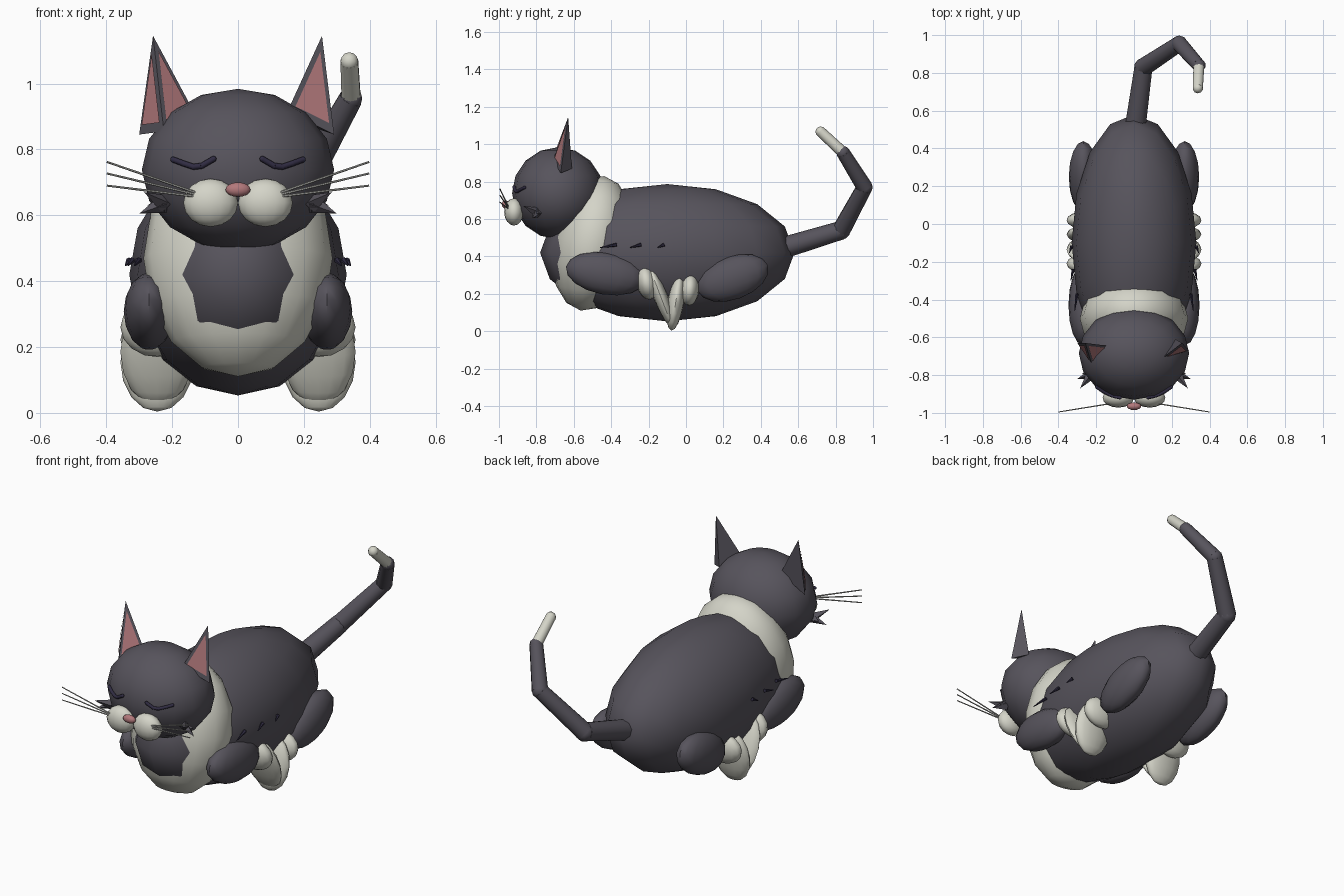
import bpy, bmesh
from math import radians, sqrt
from mathutils import Vector, Matrix

if "Cube" in bpy.data.objects:
    bpy.data.objects.remove(bpy.data.objects["Cube"])


def material(name, rgb):
    m = bpy.data.materials.new(name)
    m.diffuse_color = (*rgb, 1)
    m.use_nodes = True
    m.node_tree.nodes["Principled BSDF"].inputs["Base Color"].default_value = m.diffuse_color
    return m


DARK = material("charcoal", (0.095, 0.088, 0.108))
CREAM = material("cream", (0.66, 0.66, 0.58))
PINK = material("pink", (0.45, 0.19, 0.2))
INK = material("ink", (0.03, 0.025, 0.055))
GREY = material("whisker", (0.45, 0.45, 0.42))


def finish(name, bm, mat, smooth=True):
    bmesh.ops.recalc_face_normals(bm, faces=bm.faces)
    mesh = bpy.data.meshes.new(name)
    bm.to_mesh(mesh)
    bm.free()
    mesh.materials.append(mat)
    ob = bpy.data.objects.new(name, mesh)
    bpy.context.collection.objects.link(ob)
    if smooth:
        bpy.ops.object.select_all(action='DESELECT')
        ob.select_set(True)
        bpy.context.view_layer.objects.active = ob
        bpy.ops.object.shade_smooth_by_angle(angle=radians(50))
    return ob


def ellipsoid(name, centre, radii, mat, tilt=0, segs=16, rings=8):
    bm = bmesh.new()
    bmesh.ops.create_uvsphere(bm, u_segments=segs, v_segments=rings, radius=1)
    bm.transform(Matrix.Translation(centre) @ Matrix.Rotation(radians(tilt), 4, 'X')
                 @ Matrix.Diagonal((*radii, 1)))
    return finish(name, bm, mat)


def rod(bm, a, b, r1, r2, sides=10):
    a, b = Vector(a), Vector(b)
    d = b - a
    m = Matrix.Translation((a + b) / 2) @ d.to_track_quat('Z', 'Y').to_matrix().to_4x4()
    bmesh.ops.create_cone(bm, cap_ends=True, segments=sides, radius1=r1,
                          radius2=r2, depth=d.length, matrix=m)


def ball(bm, centre, r):
    bmesh.ops.create_uvsphere(bm, u_segments=10, v_segments=6, radius=r,
                              matrix=Matrix.Translation(centre))


# Torso, white chest and head
ellipsoid("body", (0, -0.1, 0.42), (0.33, 0.68, 0.367), DARK)
ellipsoid("white_chest", (0, -0.5, 0.47), (0.287, 0.215, 0.365), CREAM, -10)
HEAD, HR = Vector((0, -0.685, 0.738)), Vector((0.292, 0.245, 0.246))
ellipsoid("head", HEAD, HR, DARK)
ellipsoid("nose", (0, -0.965, 0.678), (0.038, 0.02, 0.022), PINK)


def head_y(x, z):
    return HEAD.y - HR.y * sqrt(1 - (x / HR.x) ** 2 - ((z - HEAD.z) / HR.z) ** 2)


# Ears: three-sided pyramids with pink inset panels
def ear(name, tip, base, panels):
    bm = bmesh.new()
    t = bm.verts.new(tip)
    v = [bm.verts.new(p) for p in base]
    bm.faces.new(v)
    for i in range(3):
        bm.faces.new((v[i], v[(i + 1) % 3], t))
    finish(name, bm, DARK, False)
    mid = sum((Vector(p) for p in base), Vector(tip)) / 4
    bm = bmesh.new()
    for i, j in panels:
        tri = [Vector(base[i]), Vector(base[j]), Vector(tip)]
        c = sum(tri, Vector()) / 3
        n = (tri[1] - tri[0]).cross(tri[2] - tri[0]).normalized()
        n *= 1 if n.dot(c - mid) > 0 else -1
        bm.faces.new([bm.verts.new(c + (p - c) * 0.72 + n * 0.004) for p in tri])
    finish(name + "_inner", bm, PINK, False)


ear("ear_right", (0.255, -0.63, 1.145),
    [(0.15, -0.71, 0.915), (0.292, -0.67, 0.845), (0.22, -0.61, 0.87)], [(0, 1)])
ear("ear_left", (-0.258, -0.63, 1.145),
    [(-0.225, -0.74, 0.855), (-0.3, -0.63, 0.845), (-0.137, -0.645, 0.92)],
    [(0, 1), (0, 2)])

for s, side in ((1, "right"), (-1, "left")):
    # Face
    ellipsoid("muzzle_" + side, (s * 0.083, -0.92, 0.638), (0.083, 0.052, 0.073), CREAM)

    bm = bmesh.new()
    pts = [(0.197, 0.769), (0.165, 0.757), (0.135, 0.747), (0.11, 0.75), (0.074, 0.771)]
    pts = [Vector((s * x, head_y(x, z), z)) for x, z in pts]
    for a, b in zip(pts, pts[1:]):
        rod(bm, a, b, 0.009, 0.009, 8)
    for p in pts:
        ball(bm, p, 0.009)
    finish("closed_eye_" + side, bm, INK)

    bm = bmesh.new()
    for z0, z1 in ((0.666, 0.762), (0.661, 0.727), (0.656, 0.69)):
        rod(bm, (s * 0.12, -0.95, z0), (s * 0.398, -0.995, z1), 0.004, 0.003, 6)
    finish("whiskers_" + side, bm, GREY)

    # Pointed fur on the cheeks and flanks
    bm = bmesh.new()
    for tip in ((0.285, -0.87, 0.67), (0.3, -0.82, 0.605), (0.275, -0.79, 0.63)):
        rod(bm, (s * 0.225, -0.795, 0.635), (s * tip[0], *tip[1:]), 0.028, 0, 4)
    finish("cheek_fur_" + side, bm, DARK, False)

    bm = bmesh.new()
    for x, y, length in ((0.302, -0.415, 0.09), (0.322, -0.27, 0.06), (0.33, -0.135, 0.035)):
        rod(bm, (s * x, y + length / 2, 0.463), (s * (x + 0.012), y - length / 2, 0.447),
            0.01, 0.002, 6)
    finish("flank_fur_" + side, bm, INK, False)

    # Tucked legs and white paws
    ellipsoid("front_leg_" + side, (s * 0.27, -0.43, 0.308), (0.077, 0.215, 0.112), DARK, -10)
    ellipsoid("back_leg_" + side, (s * 0.268, 0.25, 0.285), (0.077, 0.2, 0.115), DARK, 20)
    ellipsoid("front_cuff_" + side, (s * 0.245, -0.21, 0.26), (0.112, 0.055, 0.092), CREAM, 12)
    ellipsoid("front_paw_" + side, (s * 0.245, -0.135, 0.185), (0.112, 0.038, 0.175), CREAM, 21)
    ellipsoid("back_paw_" + side, (s * 0.245, -0.055, 0.154), (0.112, 0.044, 0.152), CREAM, -9)
    ellipsoid("back_cuff_" + side, (s * 0.245, 0.02, 0.222), (0.112, 0.05, 0.085), CREAM, -5)

# Bent tail with white tip
bm = bmesh.new()
path = [(0.005, 0.5, 0.44), (0.05, 0.83, 0.54), (0.24, 0.955, 0.77), (0.343, 0.84, 0.955)]
radii = [0.058, 0.05, 0.043, 0.036]
for i in range(3):
    rod(bm, path[i], path[i + 1], radii[i], radii[i + 1])
    ball(bm, path[i + 1], radii[i + 1])
finish("tail", bm, DARK)
bm = bmesh.new()
rod(bm, (0.343, 0.83, 0.965), (0.338, 0.72, 1.067), 0.03, 0.028)
ball(bm, (0.338, 0.72, 1.067), 0.028)
finish("tail_tip", bm, CREAM)
